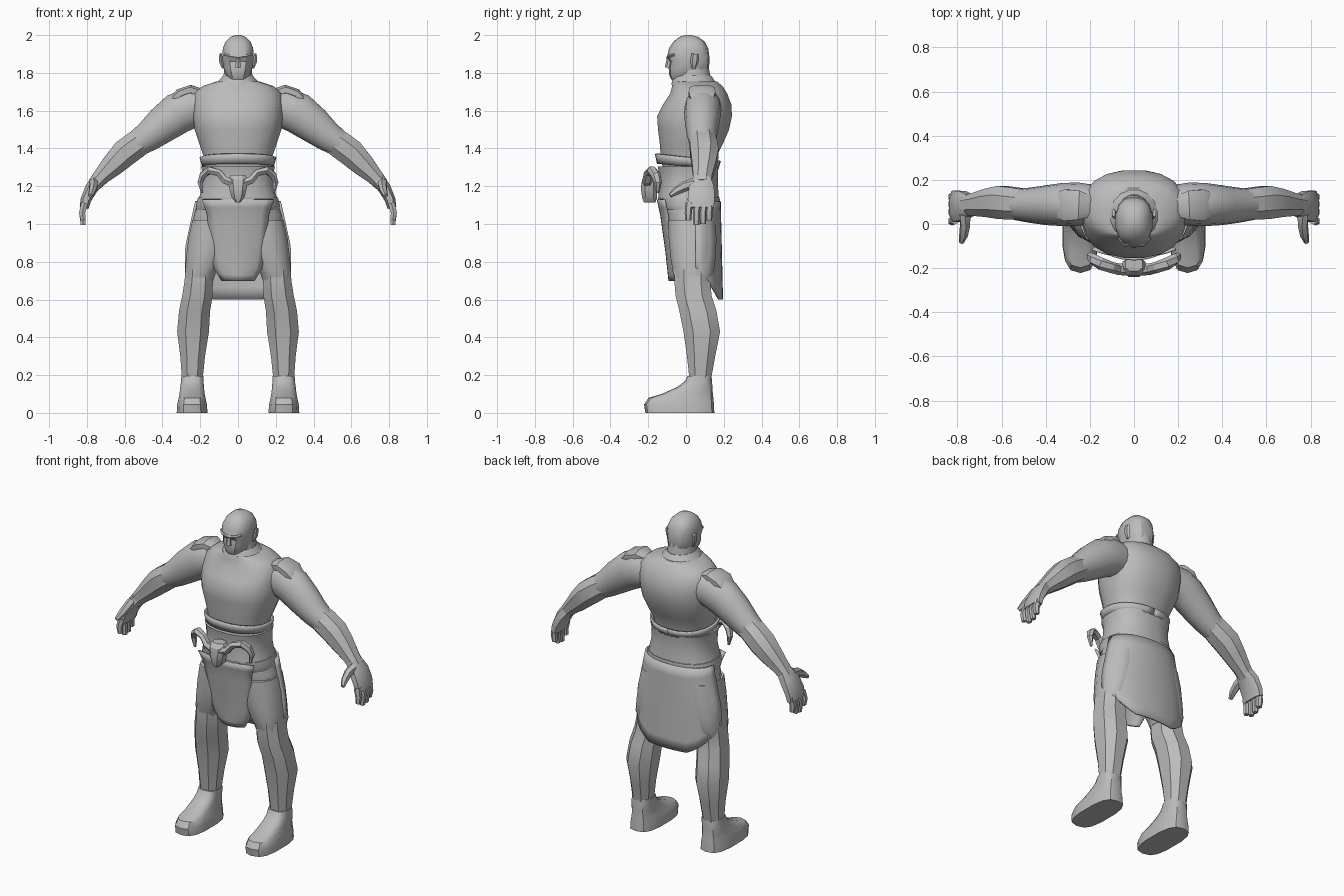
import bpy, bmesh, math
from mathutils import Vector

stone = bpy.data.materials.new("plain_grey")
stone.diffuse_color = (0.5, 0.5, 0.5, 1)


def finish(name, bm, mirror=False, thick=0, angle=35):
    """Turn a bmesh into a named, smooth-shaded object."""
    bmesh.ops.recalc_face_normals(bm, faces=bm.faces)
    me = bpy.data.meshes.new(name)
    bm.to_mesh(me)
    bm.free()
    me.materials.append(stone)
    ob = bpy.data.objects.new(name, me)
    bpy.context.collection.objects.link(ob)
    if thick:
        m = ob.modifiers.new("thickness", 'SOLIDIFY')
        m.thickness = thick
        m.offset = 0
    if mirror:
        m = ob.modifiers.new("mirror", 'MIRROR')
        m.use_mirror_merge = False
    bpy.ops.object.select_all(action='DESELECT')
    ob.select_set(True)
    bpy.context.view_layer.objects.active = ob
    bpy.ops.object.shade_smooth_by_angle(angle=math.radians(angle))
    return ob


def sgnpow(v, p):
    return math.copysign(abs(v) ** p, v)


def loft(name, rings, n=12, p=1.0, caps=True, **kw):
    """Skin rings given as (centre, u half axis, v half axis)."""
    bm = bmesh.new()
    rows = []
    for c, u, v in rings:
        row = []
        for i in range(n):
            a = 2 * math.pi * (i + 0.5) / n
            row.append(bm.verts.new(c + u * sgnpow(math.cos(a), p) + v * sgnpow(math.sin(a), p)))
        rows.append(row)
    for a, b in zip(rows, rows[1:]):
        for i in range(n):
            j = (i + 1) % n
            bm.faces.new((a[i], a[j], b[j], b[i]))
    if caps:
        bm.faces.new(rows[0])
        bm.faces.new(rows[-1])
    return finish(name, bm, **kw)


def stack(name, rows, **kw):
    """Horizontal rings: (z, centre x, half width, front y, back y)."""
    return loft(name, [(Vector((cx, (f + b) / 2, z)), Vector((hx, 0, 0)), Vector((0, (b - f) / 2, 0)))
                       for z, cx, hx, f, b in rows], **kw)


def limb(name, rows, **kw):
    """Rings across a path: (x, y, z, half thickness, half depth in y)."""
    pts = [Vector(r[:3]) for r in rows]
    rings = []
    for i, r in enumerate(rows):
        t = pts[min(i + 1, len(pts) - 1)] - pts[max(i - 1, 0)]
        v = Vector((0, 1, 0))
        v = (v - t * (v.dot(t) / t.length_squared)).normalized()
        u = t.cross(v).normalized()
        rings.append((pts[i], u * r[3], v * r[4]))
    return loft(name, rings, **kw)


def sheet(name, f, nu, nv, thick, **kw):
    """Cloth panel from a function of u in -1..1 and v in 0..1."""
    bm = bmesh.new()
    g = [[bm.verts.new(f(-1 + 2 * i / nu, j / nv)) for i in range(nu + 1)] for j in range(nv + 1)]
    for j in range(nv):
        for i in range(nu):
            bm.faces.new((g[j][i], g[j][i + 1], g[j + 1][i + 1], g[j + 1][i]))
    return finish(name, bm, thick=thick, **kw)


def lerp_rows(rows, t):
    x = t * (len(rows) - 1)
    i = min(int(x), len(rows) - 2)
    return [a + (b - a) * (x - i) for a, b in zip(rows[i], rows[i + 1])]


# Torso and neck
stack("torso", [
    (1.28, 0, .175, -.12, .15), (1.35, 0, .182, -.135, .16), (1.42, 0, .205, -.14, .195),
    (1.50, 0, .232, -.15, .23), (1.57, 0, .24, -.155, .245), (1.63, 0, .24, -.125, .243),
    (1.69, 0, .235, -.085, .22), (1.73, 0, .19, -.075, .195), (1.755, 0, .115, -.072, .165)],
    n=20, p=.85)
stack("collar", [(1.735, 0, .13, -.08, .17), (1.765, 0, .098, -.075, .15), (1.785, 0, .08, -.06, .135)], n=16)
stack("neck", [(1.74, 0, .085, -.06, .14), (1.82, 0, .075, -.05, .125), (1.87, 0, .07, -.03, .12)], n=12)

# Head with brow, nose, ears
stack("head", [
    (1.765, 0, .045, -.078, .06), (1.785, 0, .062, -.088, .10), (1.825, 0, .078, -.092, .122),
    (1.86, 0, .083, -.086, .124), (1.885, 0, .085, -.10, .124), (1.93, 0, .082, -.09, .118),
    (1.965, 0, .068, -.067, .10), (1.99, 0, .042, -.035, .065), (2.0, 0, .016, -.005, .03)],
    n=14, p=.8, angle=30)
stack("nose", [(1.828, 0, .018, -.112, -.07), (1.84, 0, .016, -.11, -.07), (1.885, 0, .009, -.1, -.07)], n=6)
limb("brow", [(0, -.094, 1.882, .008, .012), (.04, -.09, 1.888, .009, .012), (.07, -.062, 1.895, .007, .01)],
     n=6, mirror=True)
limb("ear", [(.078, .04, 1.825, .008, .012), (.09, .045, 1.86, .012, .022), (.092, .05, 1.90, .008, .02)],
     n=6, mirror=True)

# Arms: round upper arm, faceted forearm, wrist
limb("upper_arm", [
    (.17, .09, 1.62, .10, .085), (.25, .09, 1.615, .112, .098), (.32, .088, 1.585, .112, .098),
    (.40, .085, 1.525, .10, .09), (.47, .085, 1.468, .084, .08), (.54, .088, 1.42, .07, .07)],
    n=14, mirror=True)
limb("forearm", [
    (.47, .088, 1.468, .07, .07), (.54, .092, 1.42, .078, .078), (.60, .098, 1.375, .078, .08),
    (.66, .095, 1.315, .066, .068), (.72, .088, 1.255, .048, .055), (.76, .085, 1.21, .04, .05)],
    n=8, p=.9, mirror=True, angle=25)
# Shoulder plate
limb("shoulder_plate", [(.20, .08, 1.69, .03, .05), (.25, .085, 1.71, .028, .07), (.31, .085, 1.69, .028, .075),
                        (.35, .085, 1.65, .02, .06)], n=8, p=.7, mirror=True)

# Hands: palm, fingers, thumb
limb("palm", [(.74, .085, 1.235, .04, .05), (.775, .083, 1.19, .036, .07), (.805, .08, 1.13, .03, .075),
              (.815, .08, 1.085, .025, .072)], n=8, p=.7, mirror=True)
for i, (y, tip) in enumerate([(.012, 1.02), (.055, .995), (.09, 1.0), (.122, 1.02)]):
    limb(f"finger_{i + 1}", [(.812, y + .005, 1.11, .02, .019), (.825, y, 1.06, .018, .019),
                             (.82, y, tip, .014, .016)], n=6, p=.8, mirror=True)
limb("thumb", [(.765, .045, 1.215, .028, .03), (.765, -.005, 1.20, .024, .028), (.772, -.05, 1.175, .02, .022),
               (.782, -.083, 1.15, .012, .012)], n=6, mirror=True)

# Hips and trouser legs
stack("hips", [(1.28, 0, .175, -.12, .15), (1.14, 0, .20, -.125, .165), (1.05, 0, .235, -.11, .17),
               (.96, 0, .25, -.10, .165), (.90, 0, .22, -.085, .15)], n=18, p=.85)
stack("trouser_leg", [(1.02, .135, .11, -.10, .16), (.92, .145, .122, -.095, .165), (.82, .17, .108, -.085, .16),
                      (.74, .20, .084, -.072, .15), (.70, .205, .076, -.06, .13)], n=12, p=.85, mirror=True)

# Lower legs and boots
stack("lower_leg", [
    (.76, .205, .078, -.07, .14), (.70, .208, .08, -.068, .135), (.62, .215, .086, -.062, .142),
    (.54, .23, .088, -.042, .168), (.43, .238, .09, -.02, .187), (.30, .24, .07, .0, .16),
    (.17, .242, .058, .015, .135)], n=8, p=.85, mirror=True, angle=25)
stack("foot", [
    (0, .243, .083, -.215, .15), (.045, .243, .08, -.222, .148), (.08, .243, .072, -.198, .145),
    (.10, .243, .068, -.13, .142), (.135, .243, .064, -.05, .14), (.165, .242, .061, -.008, .138),
    (.195, .241, .06, .008, .135)], n=14, p=.7, mirror=True)

# Belt, upper sash with flared rim, lower sash
stack("belt", [(1.125, 0, .212, -.15, .178), (1.15, 0, .205, -.148, .175), (1.21, 0, .19, -.142, .17),
               (1.27, 0, .19, -.145, .17), (1.305, 0, .198, -.152, .175)], n=20, p=.85)


def sash(u, v):
    a = u * math.pi
    r = 1 + .07 * v
    z = 1.305 + .04 * v + .025 * (.5 + .5 * math.cos(a)) * (1 + .5 * v) - .01
    return (.185 * r * sgnpow(math.sin(a), .9), .01 - .158 * r * sgnpow(math.cos(a), .9), z)


sheet("upper_sash", sash, 28, 2, .012)
stack("lower_sash", [(1.075, 0, .222, -.13, .175), (1.10, 0, .224, -.145, .182), (1.14, 0, .214, -.15, .18)],
      n=20, p=.85)

# Buckle: shield in the middle with curling horns
stack("buckle", [(1.115, 0, .014, -.225, -.16), (1.14, 0, .036, -.235, -.15), (1.19, 0, .05, -.242, -.15),
                 (1.235, 0, .056, -.235, -.15), (1.26, 0, .04, -.215, -.15)], n=8, p=.75, angle=25)
limb("buckle_horn", [(.02, -.205, 1.215, .026, .03), (.07, -.205, 1.232, .022, .026), (.10, -.197, 1.27, .02, .026),
                     (.15, -.18, 1.285, .022, .028), (.185, -.16, 1.26, .02, .026), (.20, -.148, 1.22, .016, .02),
                     (.19, -.15, 1.165, .007, .008)], n=6, mirror=True, angle=25)

# Front apron: half width, y and z down its length
front = [(.19, -.15, 1.13), (.162, -.132, 1.05), (.153, -.118, .95), (.143, -.104, .85), (.125, -.095, .765),
         (.085, -.088, .70)]


def front_cloth(u, v):
    w, y, z = lerp_rows(front, v)
    return (u * w, y + .035 * u * u, z)


def back_cloth(u, v):
    a = u * math.radians(85)
    hem = .60 + .17 * max(0, abs(u) - .33) ** 1.2 / .67 ** 1.2
    z = 1.12 + (hem - 1.12) * v
    hx = .222 + .055 * min(1, (1.12 - z) / .25)
    y = .02 + (.158 + .012 * v) * math.cos(a) ** .7
    return (hx * math.sin(a), y, z)


sheet("front_apron", front_cloth, 8, 10, .01)
sheet("back_skirt", back_cloth, 18, 8, .012)
